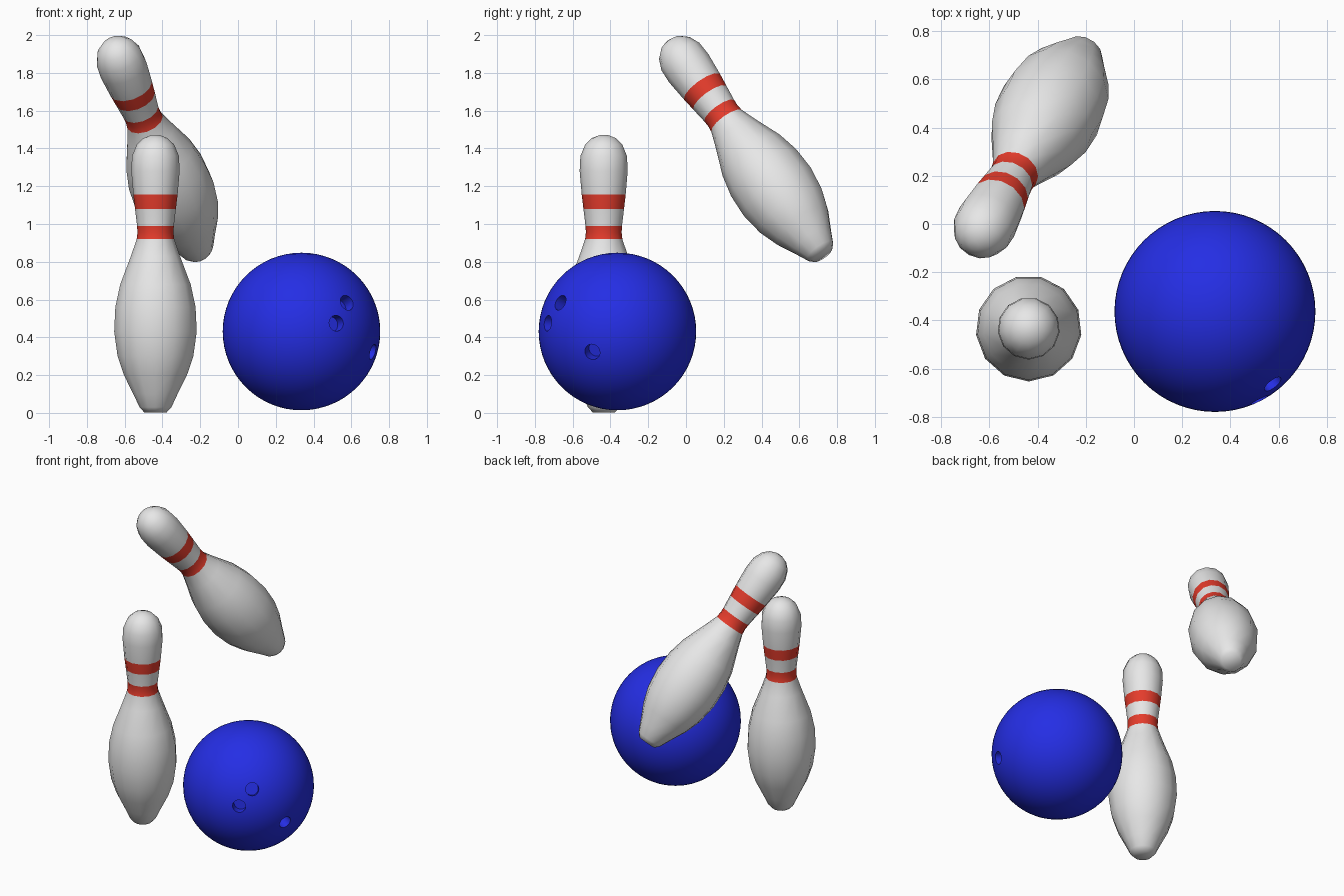
import bpy, bmesh, math
from mathutils import Vector, Matrix

if "Cube" in bpy.data.objects:
    bpy.data.objects.remove(bpy.data.objects["Cube"])


def material(name, rgb):
    m = bpy.data.materials.new(name)
    m.diffuse_color = (*rgb, 1)
    m.use_nodes = True
    m.node_tree.nodes["Principled BSDF"].inputs["Base Color"].default_value = m.diffuse_color
    return m


white = material("pin white", (0.8, 0.8, 0.8))
red = material("stripe red", (0.78, 0.045, 0.025))
blue = material("ball blue", (0.018, 0.027, 0.78))

# Pin outline as (height, radius), with rings at the stripe borders
PROFILE = [(0.003, 0.06), (0.03, 0.085), (0.1, 0.118), (0.2, 0.168), (0.3, 0.202),
           (0.43, 0.22), (0.56, 0.214), (0.68, 0.188), (0.83, 0.131), (0.92, 0.1),
           (0.955, 0.096), (0.99, 0.098), (1.08, 0.109), (1.155, 0.118), (1.28, 0.129),
           (1.36, 0.125), (1.42, 0.1), (1.455, 0.064), (1.471, 0.022)]
STRIPES = [(0.92, 0.99), (1.08, 1.155)]
SIDES = 13
HEAD_Z = 1.346


def smooth(ob, angle):
    bpy.ops.object.select_all(action='DESELECT')
    ob.select_set(True)
    bpy.context.view_layer.objects.active = ob
    bpy.ops.object.shade_smooth_by_angle(angle=math.radians(angle))


def make_pin(name, matrix):
    bm = bmesh.new()
    rings = []
    for z, r in PROFILE:
        angles = [-math.pi / 2 + 2 * math.pi * i / SIDES for i in range(SIDES)]
        rings.append([bm.verts.new((r * math.cos(a), r * math.sin(a), z)) for a in angles])
    for low, high in zip(rings, rings[1:]):
        for i in range(SIDES):
            j = (i + 1) % SIDES
            bm.faces.new((low[i], low[j], high[j], high[i]))
    bm.faces.new(rings[0][::-1])
    bm.faces.new(rings[-1])
    # red neck stripes by height
    for f in bm.faces:
        z = f.calc_center_median().z
        f.material_index = int(any(a < z < b for a, b in STRIPES))
    me = bpy.data.meshes.new(name)
    bm.to_mesh(me)
    bm.free()
    me.materials.append(white)
    me.materials.append(red)
    ob = bpy.data.objects.new(name, me)
    bpy.context.collection.objects.link(ob)
    me.transform(matrix)
    smooth(ob, 70)
    return ob


# Standing pin, and the pin flying through the air (placed by its head)
make_pin("standing_pin", Matrix.Translation((-0.437, -0.434, 0)))
up = Vector((-0.315, -0.553, 0.771)).normalized()
turn = Vector((0, 0, 1)).rotation_difference(up).to_matrix().to_4x4()
head = Vector((-0.627, -0.019, 1.872))
make_pin("flying_pin", Matrix.Translation(head - up * HEAD_Z) @ turn)

# Ball with three finger holes
centre, radius = Vector((0.336, -0.363, 0.431)), 0.417
bpy.ops.mesh.primitive_uv_sphere_add(segments=64, ring_count=32, radius=radius, location=centre)
ball = bpy.context.object
ball.name = "ball"
ball.data.materials.append(blue)
HOLES = [(0.238, -0.299, 0.151), (0.19, -0.38, 0.045), (0.384, -0.135, -0.11)]
for k, d in enumerate(HOLES):
    n = Vector(d).normalized()
    bpy.ops.mesh.primitive_cylinder_add(vertices=24, radius=0.042, depth=0.16,
                                        location=centre + n * (radius + 0.01),
                                        rotation=n.to_track_quat('Z', 'Y').to_euler())
    cutter = bpy.context.object
    cutter.name = f"hole_cutter_{k}"
    cutter.hide_render = True
    cutter.data.materials.append(blue)
    mod = ball.modifiers.new("hole", 'BOOLEAN')
    mod.operation = 'DIFFERENCE'
    mod.solver = 'EXACT'
    mod.object = cutter
    bpy.context.view_layer.objects.active = ball
    bpy.ops.object.modifier_apply(modifier=mod.name)
    bpy.data.objects.remove(cutter)
smooth(ball, 30)
